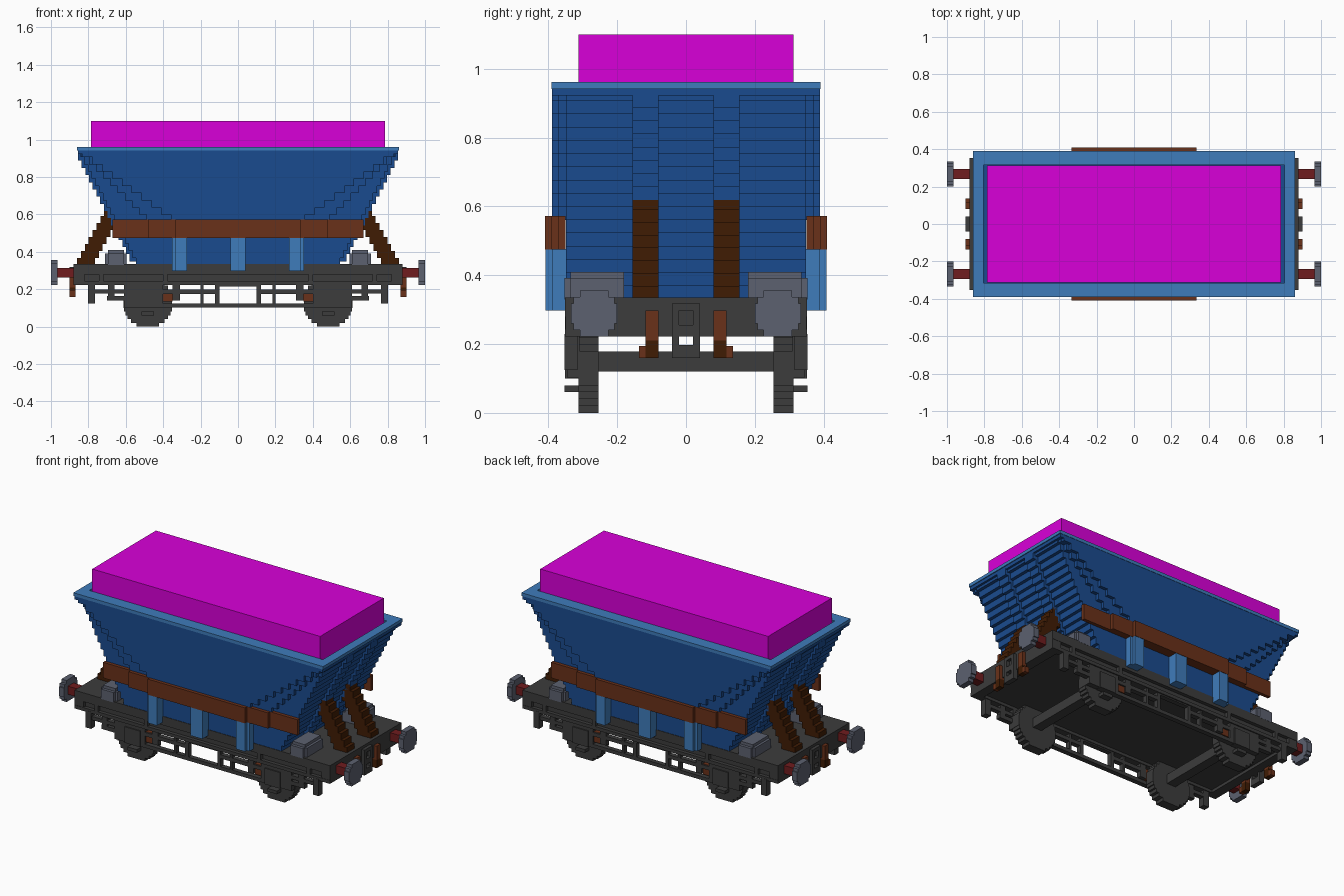
import bpy, bmesh, math

cube = bpy.data.objects.get("Cube")
if cube:
    bpy.data.objects.remove(cube, do_unlink=True)


def material(name, rgb):
    lin = [((c / 255 + 0.055) / 1.055) ** 2.4 if c > 10 else c / 255 / 12.92 for c in rgb]
    m = bpy.data.materials.new(name)
    m.use_nodes = True
    m.diffuse_color = (*lin, 1)
    m.node_tree.nodes["Principled BSDF"].inputs["Base Color"].default_value = (*lin, 1)
    return m


blue = material("body blue", (26, 75, 143))
light_blue = material("trim blue", (63, 124, 187))
magenta = material("load magenta", (217, 0, 217))
brown = material("rust brown", (106, 49, 25))
dark_brown = material("dark brown", (64, 28, 4))
grey = material("chassis grey", (60, 60, 60))
steel = material("steel grey", (92, 97, 112))
red = material("dark red", (112, 28, 30))


def build(name, mat, boxes, mirror_x=False, mirror_y=False):
    """Join boxes (x0, x1, y0, y1, z0, z1) into one part, repeated across the chosen axes."""
    bm = bmesh.new()
    for sx in ((1, -1) if mirror_x else (1,)):
        for sy in ((1, -1) if mirror_y else (1,)):
            for x0, x1, y0, y1, z0, z1 in boxes:
                vs = bmesh.ops.create_cube(bm, size=1)["verts"]
                for v in vs:
                    v.co = (sx * ((x0 + x1) / 2 + v.co.x * (x1 - x0)),
                            sy * ((y0 + y1) / 2 + v.co.y * (y1 - y0)),
                            (z0 + z1) / 2 + v.co.z * (z1 - z0))
    bmesh.ops.recalc_face_normals(bm, faces=bm.faces)
    me = bpy.data.meshes.new(name)
    bm.to_mesh(me)
    bm.free()
    me.materials.append(mat)
    ob = bpy.data.objects.new(name, me)
    bpy.context.collection.objects.link(ob)
    return ob


def disc_rows(r, n):
    """Rows (half width, low, high) of a stepped disc."""
    h = 2 * r / n
    for i in range(n):
        c = -r + (i + 0.5) * h
        yield min(math.sqrt((r + 0.004) ** 2 - c * c), r), c - h / 2, c + h / 2


# Stepped hopper: sloped ends, bulged side panels, ribs on the ends
hopper, ribs = [(-0.855, 0.855, -0.389, 0.389, 0.922, 0.944)], []
rows = 16
dz = (0.945 - 0.33) / rows
for i in range(rows):
    z0, z1 = 0.33 + i * dz, 0.33 + (i + 1) * dz
    zm = (z0 + z1) / 2
    L = 0.535 + 0.515 * (zm - 0.33)
    hopper.append((-L, L, -0.349, 0.349, z0, z1))
    if zm > 0.56:
        t = (zm - 0.57) / 0.37
        for a, yy in ((0.48 + 0.37 * t, 0.37), (0.345 + 0.505 * t, 0.389)):
            a = min(a, L)
            hopper.append((-a, a, -yy, yy, z0, z1))
    if z1 < 0.94:
        ribs.append((L - 0.05, min(L + 0.034, 0.858), 0.08, 0.155, z0 + dz / 2, z1 + dz / 2))
build("hopper", blue, hopper)
build("hopper_end_ribs", blue, ribs, True, True)

# Rim and load
build("hopper_rim", light_blue, [
    (-0.86, 0.86, 0.315, 0.391, 0.942, 0.962), (-0.86, 0.86, -0.391, -0.315, 0.942, 0.962),
    (0.805, 0.86, -0.315, 0.315, 0.942, 0.962), (-0.86, -0.805, -0.315, 0.315, 0.942, 0.962)])
build("load", magenta, [(-0.785, 0.785, -0.313, 0.313, 0.9, 1.1)])

# Side band stepping out towards the middle, with posts below
build("side_band", brown, [(-0.67, 0.67, 0.35, 0.371, 0.475, 0.572),
                           (-0.48, 0.48, 0.35, 0.391, 0.475, 0.572),
                           (-0.335, 0.335, 0.35, 0.41, 0.475, 0.572)], mirror_y=True)
posts = [(x - 0.04, x + 0.04, 0.349, 0.389, 0.298, 0.476) for x in (-0.312, 0, 0.312)]
posts += [(x0, x1, 0.38, 0.408, 0.298, 0.476)
          for x0, x1 in ((-0.335, -0.272), (-0.04, 0.04), (0.272, 0.335))]
build("side_posts", light_blue, posts, mirror_y=True)

# Stepped end struts
struts = []
steps = 8
h = 0.3 / steps
for i in range(steps):
    x = 0.86 - 0.55 * i * h
    struts.append((x - 0.095, x, 0.08, 0.155, 0.33 + i * h, 0.33 + (i + 1) * h))
build("end_struts", dark_brown, struts, True, True)

# Chassis floor, end beams and channel side sills
build("chassis_floor", grey, [(-0.86, 0.86, -0.33, 0.33, 0.24, 0.335)])
build("end_beams", grey, [(0.82, 0.88, -0.35, 0.35, 0.222, 0.335)], mirror_x=True)
sill = [(-0.88, 0.88, 0.31, 0.352, 0.28, 0.335), (-0.88, 0.88, 0.31, 0.352, 0.222, 0.243)]
sill += [(x - 0.012, x + 0.012, 0.31, 0.352, 0.23, 0.29) for x in (-0.73, -0.39, 0.39, 0.73)]
build("side_sills", grey, sill, mirror_y=True)

# Underframe lattice below the sills
build("underframe_bars", grey, [(-0.4, 0.4, 0.315, 0.345, 0.102, 0.124),
                                (-0.1, 0.1, 0.315, 0.345, 0.214, 0.224)], mirror_y=True)
build("underframe_lattice", grey, [
    (0.1, 0.4, 0.315, 0.345, 0.175, 0.198),
    (0.1, 0.122, 0.315, 0.345, 0.11, 0.23), (0.185, 0.2, 0.315, 0.345, 0.11, 0.23),
    (0.31, 0.35, 0.315, 0.345, 0.14, 0.23), (0.6, 0.7, 0.315, 0.345, 0.14, 0.165),
    (0.6, 0.78, 0.315, 0.345, 0.178, 0.2), (0.66, 0.695, 0.315, 0.345, 0.14, 0.23),
    (0.765, 0.803, 0.315, 0.353, 0.125, 0.23)], True, True)

# Wheels, axles, axle boxes and springs
wheels = [(0.482 - w, 0.482 + w, 0.255, 0.313, 0.13 + a, 0.13 + b) for w, a, b in disc_rows(0.13, 13)]
build("wheels", grey, wheels, True, True)
build("axles", grey, [(0.452, 0.512, -0.26, 0.26, 0.12, 0.178)], mirror_x=True)
build("axle_boxes", grey, [(0.4, 0.61, 0.31, 0.345, 0.102, 0.23), (0.43, 0.535, 0.31, 0.352, 0.1, 0.2),
                           (0.45, 0.515, 0.31, 0.353, 0.06, 0.08)], True, True)
build("leaf_springs", brown, [(0.35, 0.41, 0.313, 0.335, 0.135, 0.2)], True, True)

# Corner boxes on the deck
build("deck_boxes", steel, [(0.595, 0.71, 0.18, 0.335, 0.33, 0.392),
                            (0.61, 0.695, 0.18, 0.353, 0.33, 0.392),
                            (0.61, 0.695, 0.18, 0.335, 0.33, 0.41)], True, True)

# Buffers
heads = [(0.965, 1.0, 0.267 - w, 0.267 + w, 0.289 + a, 0.289 + b) for w, a, b in disc_rows(0.067, 7)]
build("buffer_heads", steel, heads, True, True)
build("buffer_shafts", red, [(0.87, 0.966, 0.24, 0.294, 0.264, 0.315)], True, True)

# Coupling frame and end hooks
build("coupling_frame", grey, [(0.87, 0.9, y0, y1, 0.16, 0.318) for y0, y1 in ((0.02, 0.04), (-0.04, -0.02))]
      + [(0.87, 0.9, -0.03, 0.03, z0, z1) for z0, z1 in ((0.297, 0.318), (0.222, 0.255), (0.16, 0.197))],
      mirror_x=True)
build("end_hooks", brown, [(0.87, 0.9, 0.08, 0.117, 0.21, 0.297),
                           (0.87, 0.9, 0.117, 0.136, 0.16, 0.195)], True, True)
build("hook_shanks", dark_brown, [(0.87, 0.9, 0.08, 0.117, 0.16, 0.21)], True, True)
